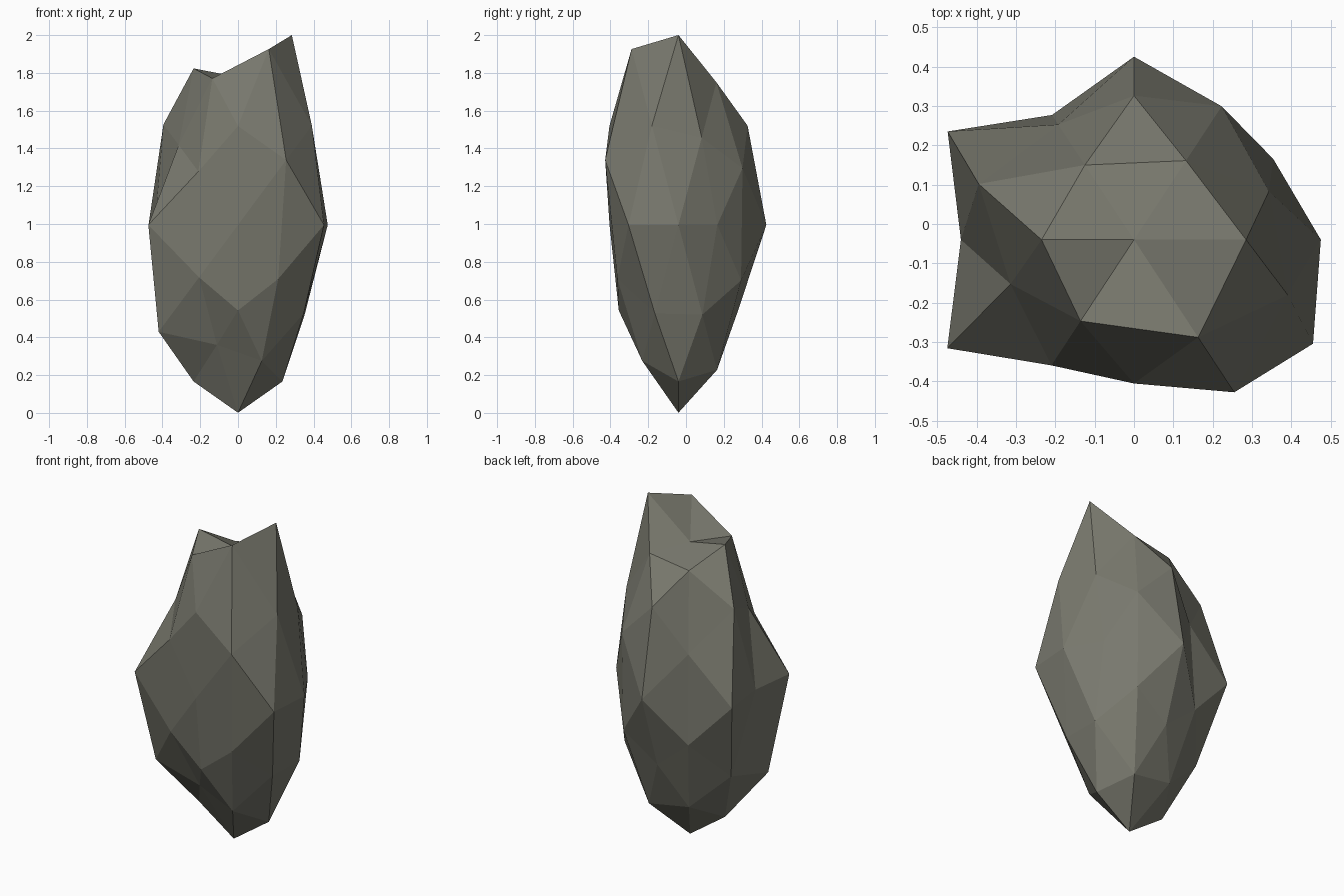
import bpy
import bmesh
from math import sqrt
from mathutils import Vector

default = bpy.data.objects.get("Cube")
if default:
    bpy.data.objects.remove(default, do_unlink=True)

# Stone colour
stone = bpy.data.materials.new("olive grey stone")
stone_colour = (0.19, 0.19, 0.155, 1)
stone.use_nodes = True
stone.diffuse_color = stone_colour
shader = next(n for n in stone.node_tree.nodes if n.type == 'BSDF_PRINCIPLED')
shader.inputs["Base Color"].default_value = stone_colour
shader.inputs["Roughness"].default_value = 0.9

GOLDEN = (1 + sqrt(5)) / 2
SHORT = 1 / GOLDEN
CENTRE = Vector((0, -0.04, 0.995))
STRETCH = Vector((1, 0.94, 2.18))

# Directions of a once-divided icosahedron, each family with the radii of its
# mirrored corners, listed from minus to plus with z changing fastest
families = [
    ((1, 0, GOLDEN), (.447, .447, .447, .542)),
    ((0, GOLDEN, 1), (.395, .457, .395, .458)),
    ((GOLDEN, 1, 0), (.558, .557, .535, .416)),
    ((1, 0, 0), (.44, .475)),
    ((0, 1, 0), (.388, .495)),
    ((0, 0, 1), (.456, .359)),
    ((SHORT, 1, GOLDEN), (.36, .44, .411, .404, .408, .528, .435, .428)),
    ((1, GOLDEN, SHORT), (.412, .42, .417, .385, .425, .51, .436, .446)),
    ((GOLDEN, SHORT, 1), (.519, .388, .456, .488, .43, .483, .436, .424)),
]


def mirrored(direction):
    """All sign combinations of the non-zero components."""
    choices = [(-c, c) if c else (0,) for c in direction]
    return [Vector((x, y, z)).normalized()
            for x in choices[0] for y in choices[1] for z in choices[2]]


# Round faceted ball
bm = bmesh.new()
radius = {}
for direction, radii in families:
    for point, r in zip(mirrored(direction), radii):
        radius[bm.verts.new(point)] = r
bmesh.ops.convex_hull(bm, input=list(bm.verts))

# Push each corner in or out and stretch the ball into a tall rock
for vert, r in radius.items():
    vert.co = CENTRE + vert.co * r * STRETCH
bmesh.ops.recalc_face_normals(bm, faces=bm.faces)

mesh = bpy.data.meshes.new("rock")
bm.to_mesh(mesh)
bm.free()
mesh.materials.append(stone)
rock = bpy.data.objects.new("rock", mesh)
bpy.context.collection.objects.link(rock)
